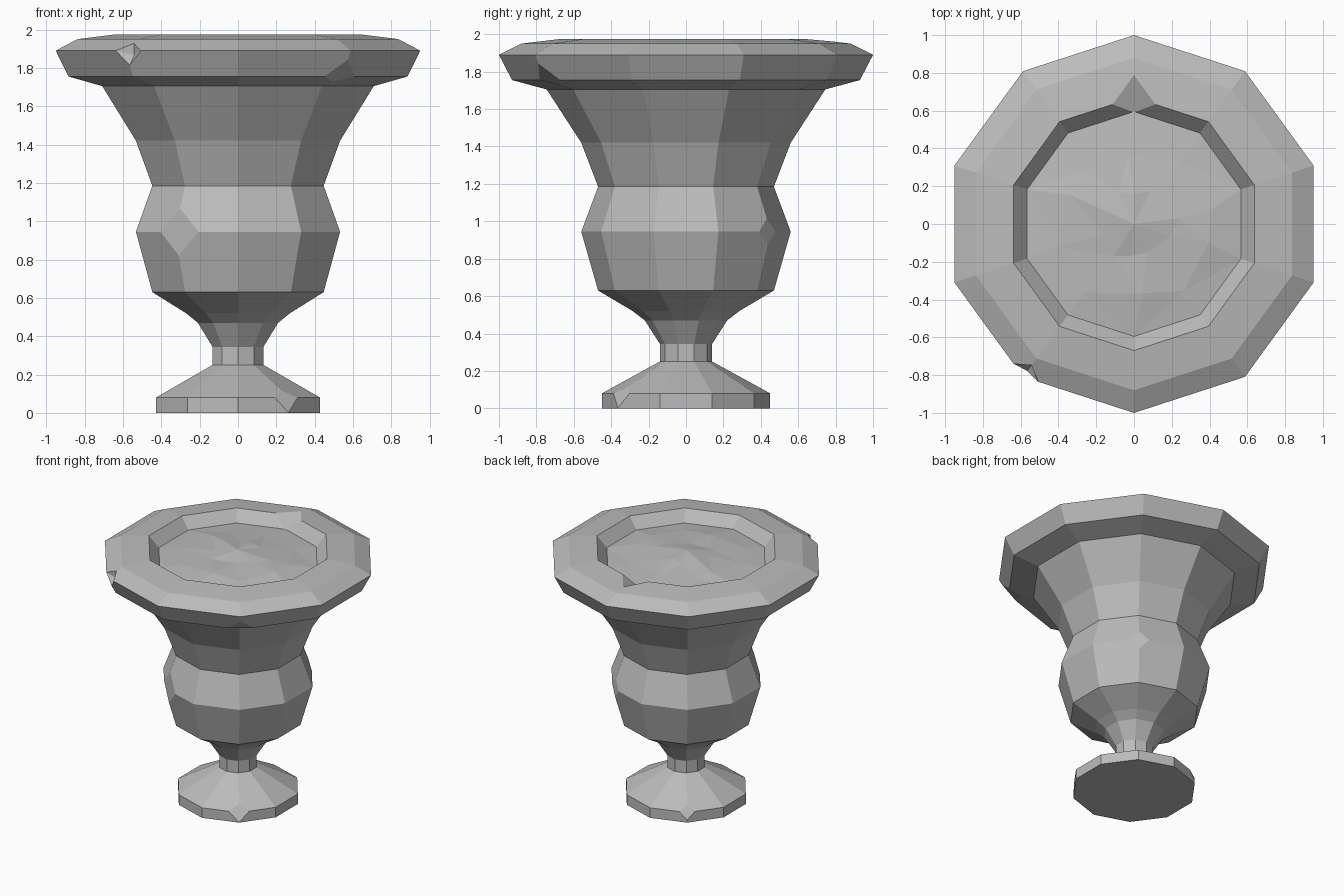
import bpy, bmesh, math, random
from mathutils import Vector

if "Cube" in bpy.data.objects:
    bpy.data.objects.remove(bpy.data.objects["Cube"])
random.seed(4)
SIDES = 10

stone = bpy.data.materials.new("grey stone")
stone.use_nodes = True
stone.diffuse_color = (0.5, 0.5, 0.5, 1)
stone.node_tree.nodes["Principled BSDF"].inputs["Base Color"].default_value = (0.5, 0.5, 0.5, 1)


def point(r, z, i):
    a = math.radians(90) + math.tau * i / SIDES
    return Vector((r * math.cos(a), r * math.sin(a), z))


def ring(bm, r, z):
    return [bm.verts.new(point(r, z, i)) for i in range(SIDES)]


def bridge(bm, a, b):
    for i in range(SIDES):
        j = (i + 1) % SIDES
        bm.faces.new((a[i], a[j], b[j], b[i]))


def finish(bm, name):
    mesh = bpy.data.meshes.new(name)
    bmesh.ops.recalc_face_normals(bm, faces=bm.faces)
    bm.to_mesh(mesh)
    bm.free()
    mesh.materials.append(stone)
    obj = bpy.data.objects.new(name, mesh)
    bpy.context.collection.objects.link(obj)
    return obj


def chip(bm, spot, size, dent=0.0):
    """Break off the corner nearest to spot; dent hollows the scar."""
    bm.verts.ensure_lookup_table()
    corner = min(bm.verts, key=lambda v: (v.co - spot).length)
    cut = bmesh.ops.bevel(bm, geom=[corner], offset=size, segments=1,
                          affect='VERTICES', clamp_overlap=True)
    if dent and cut["faces"]:
        scar = cut["faces"][0]
        scar.normal_update()
        inward = -scar.normal * dent
        hub = bmesh.ops.poke(bm, faces=[scar])["verts"][0]
        hub.co += inward


# Urn: foot, stem, bowl and rim as one turned profile (radius, height)
profile = [(0.45, 0), (0.45, 0.08), (0.14, 0.25), (0.14, 0.345), (0.22, 0.47),
           (0.285, 0.52), (0.47, 0.63), (0.56, 0.945), (0.47, 1.185),
           (0.56, 1.42), (0.745, 1.705), (0.93, 1.755), (1.0, 1.89),
           (0.88, 1.95), (0.67, 1.975), (0.59, 1.885), (0.57, 1.82)]
bm = bmesh.new()
rings = [ring(bm, r, z) for r, z in profile]
for low, high in zip(rings, rings[1:]):
    bridge(bm, low, high)
bm.faces.new(rings[0])
bm.faces.new(rings[-1])
bmesh.ops.recalc_face_normals(bm, faces=bm.faces)

# Chipped corners: (radius, height, corner number, size, dent)
for r, z, i, size, dent in [(1.0, 1.89, 4, 0.085, 0.04), (0.93, 1.755, 6, 0.1, 0),
                            (0.67, 1.975, 0, 0.119, 0), (0.56, 0.945, 4, 0.13, 0),
                            (0.56, 0.945, 9, 0.075, 0), (0.45, 0.08, 6, 0.078, 0),
                            (0.45, 0.08, 1, 0.06, 0)]:
    chip(bm, point(r, z, i), size, dent)
finish(bm, "urn")

# Soil: uneven shallow mound filling the bowl
bm = bmesh.new()
mound = [ring(bm, r, z) for r, z in [(0.6, 1.89), (0.4, 1.915), (0.2, 1.935)]]
for loop in mound[1:]:
    for v in loop:
        v.co += Vector((random.uniform(-0.05, 0.05), random.uniform(-0.05, 0.05),
                        random.uniform(-0.015, 0.015)))
for outer, inner in zip(mound, mound[1:]):
    bridge(bm, outer, inner)
peak = bm.verts.new((0, 0, 1.955))
for i in range(SIDES):
    bm.faces.new((mound[-1][i], mound[-1][(i + 1) % SIDES], peak))
bmesh.ops.triangulate(bm, faces=bm.faces)
soil = finish(bm, "soil")
if sum(p.normal.z for p in soil.data.polygons) < 0:
    soil.data.flip_normals()
